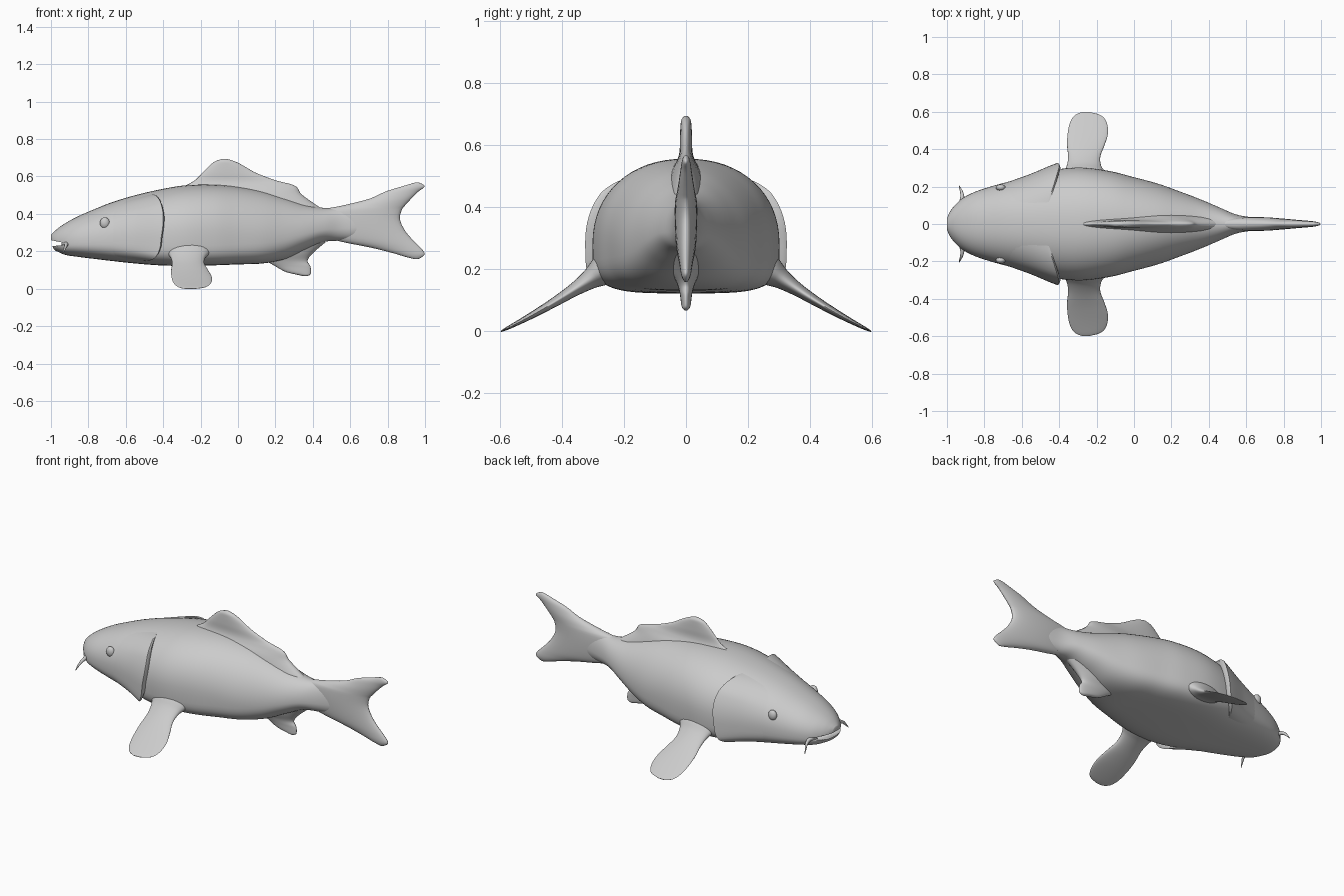
import bpy, bmesh, math
from mathutils import Vector

if "Cube" in bpy.data.objects:
    bpy.data.objects.remove(bpy.data.objects["Cube"])

skin = bpy.data.materials.new("pale_grey_skin")
skin.diffuse_color = (0.6, 0.6, 0.6, 1)
skin.use_nodes = True
skin.node_tree.nodes["Principled BSDF"].inputs["Base Color"].default_value = skin.diffuse_color


def spline(rows, t):
    """Catmull-Rom through equally spaced rows, t from 0 to 1."""
    n = len(rows) - 1
    i = min(int(t * n), n - 1)
    f = t * n - i
    p = [rows[max(0, min(n, i + k))] for k in (-1, 0, 1, 2)]
    return [0.5 * (2 * b + (c - a) * f + (2 * a - 5 * b + 4 * c - d) * f * f
                   + (3 * b - a - 3 * c + d) * f ** 3) for a, b, c, d in zip(*p)]


def finish(name, bm, angle=50):
    bmesh.ops.recalc_face_normals(bm, faces=bm.faces)
    me = bpy.data.meshes.new(name)
    bm.to_mesh(me)
    bm.free()
    ob = bpy.data.objects.new(name, me)
    bpy.context.collection.objects.link(ob)
    me.materials.append(skin)
    bpy.ops.object.select_all(action='DESELECT')
    bpy.context.view_layer.objects.active = ob
    ob.select_set(True)
    bpy.ops.object.shade_smooth_by_angle(angle=math.radians(angle))
    return ob


def loft(name, rings, closed=True, angle=50):
    """Skin a list of point rings; closed rings are capped at both ends."""
    bm = bmesh.new()
    vs = [[bm.verts.new(p) for p in r] for r in rings]
    n = len(vs[0])
    for a, b in zip(vs, vs[1:]):
        for j in range(n if closed else n - 1):
            k = (j + 1) % n
            bm.faces.new((a[j], a[k], b[k], b[j]))
    if closed:
        bm.faces.new(vs[0])
        bm.faces.new(vs[-1])
    return finish(name, bm, angle)


# Body stations: x, belly z, back z, half width, belly squareness, back squareness
BODY = [(-1.0, .25, .288, .03, .9, .9), (-.985, .212, .303, .065, .9, .9),
        (-.96, .196, .325, .098, .85, .9), (-.92, .18, .352, .135, .8, .9),
        (-.86, .171, .385, .168, .75, .9), (-.78, .161, .42, .196, .7, .9),
        (-.68, .149, .46, .224, .65, .9), (-.56, .136, .497, .255, .6, .9),
        (-.42, .125, .53, .29, .52, .9), (-.28, .122, .553, .302, .5, .9),
        (-.13, .125, .556, .283, .5, .9), (0, .13, .545, .25, .55, .95),
        (.13, .135, .522, .215, .65, 1), (.25, .158, .486, .172, .8, 1),
        (.36, .208, .45, .13, .9, 1), (.46, .25, .432, .087, 1, 1),
        (.55, .258, .432, .05, 1, 1), (.65, .272, .435, .033, 1, 1),
        (.8, .33, .41, .012, 1, 1)]


def station(x):
    for i in range(len(BODY) - 1):
        if x <= BODY[i + 1][0]:
            f = (x - BODY[i][0]) / (BODY[i + 1][0] - BODY[i][0])
            return spline(BODY, (i + f) / (len(BODY) - 1))
    return BODY[-1]


def skin_point(st, ang, grow=0):
    x, zb, zt, w, pb, pt = st
    c, s = math.cos(ang), math.sin(ang)
    mid = zb + .36 * (zt - zb)
    p = pt if s > 0 else pb
    h = (zt - mid if s > 0 else mid - zb) + grow
    return Vector((x, math.copysign(abs(c) ** p, c) * (w + grow),
                   mid + math.copysign(abs(s) ** p, s) * h))


# Body
N = 108
body = loft("body", [[skin_point(spline(BODY, i / N), 2 * math.pi * j / 64)
                      for j in range(64)] for i in range(N + 1)], angle=45)

# Mouth slit cut into the snout
wedge = [(-1.05, .27), (-.92, .243), (-.92, .235), (-1.05, .222)]
cutter = loft("mouth_cutter", [[(x, y, z) for x, z in wedge] for y in (-.3, .3)])
cutter.hide_render = True
cutter.hide_viewport = True
cut = body.modifiers.new("mouth", 'BOOLEAN')
cut.operation, cut.object, cut.solver = 'DIFFERENCE', cutter, 'EXACT'


def fin(name, rows, side=Vector((0, 1, 0)), lay=lambda x, s: Vector((x, 0, s))):
    """Lens-section fin: rows give distance s, leading x, trailing x, half thickness."""
    rings = []
    for i in range(41):
        s, x0, x1, t = spline(rows, i / 40)
        m, r = (x0 + x1) / 2, (x1 - x0) / 2
        rings.append([lay(m + r * math.cos(a), s) + side * t * math.sin(a)
                      for a in (2 * math.pi * j / 32 for j in range(32))])
    return loft(name, rings, angle=70)


# Median fins, stacked by height
fin("dorsal_fin", [(.42, -.36, .46, .07), (.5, -.33, .345, .055), (.55, -.28, .305, .03),
                   (.58, -.23, .2, .021), (.62, -.19, .095, .02), (.66, -.15, .025, .018),
                   (.682, -.12, -.02, .015), (.694, -.085, -.06, .006)])
fin("anal_fin", [(.25, .08, .47, .06), (.19, .11, .40, .045), (.15, .15, .372, .028),
                 (.12, .2, .387, .02), (.09, .255, .39, .016), (.075, .315, .385, .012),
                 (.067, .35, .37, .005)])
fin("tail_fin", [(.158, .945, .962, .004), (.172, .89, .988, .012), (.19, .83, .998, .017),
                 (.22, .71, .975, .022), (.26, .52, .935, .03), (.31, .45, .893, .035),
                 (.37, .43, .866, .037), (.42, .45, .875, .035), (.445, .56, .893, .03),
                 (.48, .7, .925, .024), (.52, .79, .965, .018), (.545, .87, .998, .014),
                 (.56, .92, .985, .01), (.568, .95, .965, .004)])

# Paired parts on both flanks
for sg, label in ((-1, "right"), (1, "left")):
    fin(label + "_pectoral_fin",
        [(.22, -.40, -.13, .06), (.27, -.38, -.15, .05), (.31, -.36, -.175, .033),
         (.36, -.352, -.18, .022), (.42, -.358, -.158, .016), (.48, -.355, -.14, .012),
         (.54, -.343, -.145, .008), (.58, -.318, -.175, .005), (.598, -.28, -.235, .002)],
        Vector((0, sg * .5, .86)),
        lambda x, s: Vector((x, sg * s, .175 - .59 * (s - .3) + .35 * (s - .3) * (s - .6))))

    # Gill cover: a flap lifting off the skin towards its rear edge
    rows = []
    for i in range(29):
        v = i / 28
        ang = math.radians(-50 + 118 * v)
        edge = -.40 - .10 * max(0, .55 - v) ** 1.5 / .41 - .06 * max(0, v - .6) ** 1.5 / .25
        lift = .034 * min(1, math.sin(math.pi * v) * 1.3)
        row = []
        for j in range(25):
            u = j / 24
            x = -.74 + (edge + .74) * u
            row.append(skin_point(station(x), ang, lift * u ** 1.8 - .003 * (1 - u)))
        row.append(skin_point(station(edge + .006), ang, lift * .6))
        row.append(skin_point(station(edge - .004), ang, -.015))
        rows.append([Vector((p.x, sg * p.y, p.z)) for p in row])
    loft(label + "_gill_cover", rows, closed=False, angle=40)

    # Eye, set where the skin reaches eye height
    st = station(-.71)
    spot = min((skin_point(st, math.radians(d)) for d in range(90)),
               key=lambda p: abs(p.z - .352))
    bm = bmesh.new()
    bmesh.ops.create_uvsphere(bm, u_segments=24, v_segments=16, radius=1)
    for v in bm.verts:
        v.co = Vector((v.co.x * .026 + spot.x, sg * (v.co.y * .018 + spot.y), v.co.z * .03 + spot.z))
    finish(label + "_eye", bm)

    # Barbel: a tapering whisker by the mouth corner
    path = [(-.93, .10, .238, .014), (-.918, .14, .238, .011), (-.922, .172, .226, .008),
            (-.93, .192, .205, .005), (-.936, .208, .183, .001)]
    rings = []
    for i in range(17):
        x, y, z, r = spline(path, i / 16)
        rings.append([(x + r * math.cos(a), sg * (y + .5 * r * math.sin(a)), z + r * math.sin(a))
                      for a in (2 * math.pi * j / 10 for j in range(10))])
    loft(label + "_barbel", rings)
